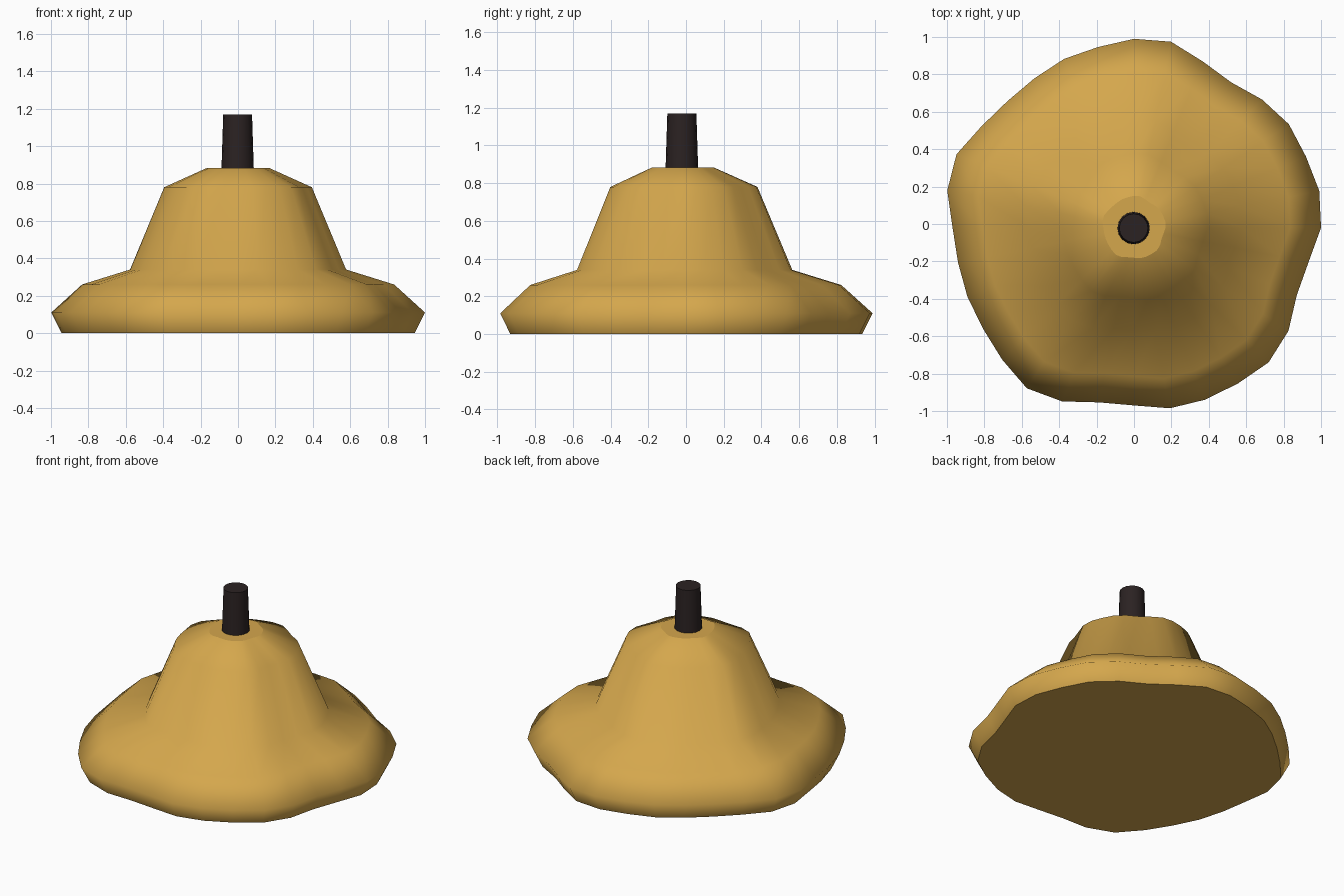
import bpy, bmesh, math

if "Cube" in bpy.data.objects:
    bpy.data.objects.remove(bpy.data.objects["Cube"])


def material(name, rgb):
    m = bpy.data.materials.new(name)
    m.diffuse_color = (*rgb, 1)
    m.use_nodes = True
    m.node_tree.nodes["Principled BSDF"].inputs["Base Color"].default_value = m.diffuse_color
    return m


def lathe(name, profile, wobble, centre, mat):
    """Stack of rings (radius, height); smooth sides with flat closed ends."""
    n = len(wobble)
    bm = bmesh.new()
    rings = []
    for r, z in profile:
        ring = []
        for i, w in enumerate(wobble):
            a = 2 * math.pi * i / n
            ring.append(bm.verts.new((centre[0] + r * w * math.cos(a),
                                      centre[1] + r * w * math.sin(a), z)))
        rings.append(ring)
    for low, high in zip(rings, rings[1:]):
        for i in range(n):
            j = (i + 1) % n
            bm.faces.new((low[i], low[j], high[j], high[i])).smooth = True
    bm.faces.new(rings[0][::-1])
    bm.faces.new(rings[-1])
    # Crisp rims around the flat ends
    for e in bm.edges:
        if any(not f.smooth for f in e.link_faces):
            e.smooth = False
    me = bpy.data.meshes.new(name)
    bm.to_mesh(me)
    bm.free()
    me.materials.append(mat)
    ob = bpy.data.objects.new(name, me)
    bpy.context.collection.objects.link(ob)
    return ob


golden = material("golden_tan", (0.66, 0.385, 0.073))
dark = material("dark_brown", (0.024, 0.016, 0.016))

# Uneven five-lobed outline, counterclockwise from +x
outline = [1.00, 1.01, .995, .996, .969, .935, .962, 1.014,
           1.01, .985, .977, .96, .957, .979, 1.027, 1.018,
           .97, .959, .964, .971, .997, 1.032, 1.005, .952,
           .95, .984, .995, 1.001, 1.018, .993, .942, .951]

# Wide brim rising into a bell-shaped crown
lathe("body", [(.945, 0), (1.0, .11), (.835, .26), (.578, .34),
               (.395, .78), (.169, .882)], outline, (0, -.02), golden)

# Tapered stem sunk slightly into the crown
lathe("stem", [(.087, .86), (.077, 1.17)], [1] * 16, (-.002, -.022), dark)
